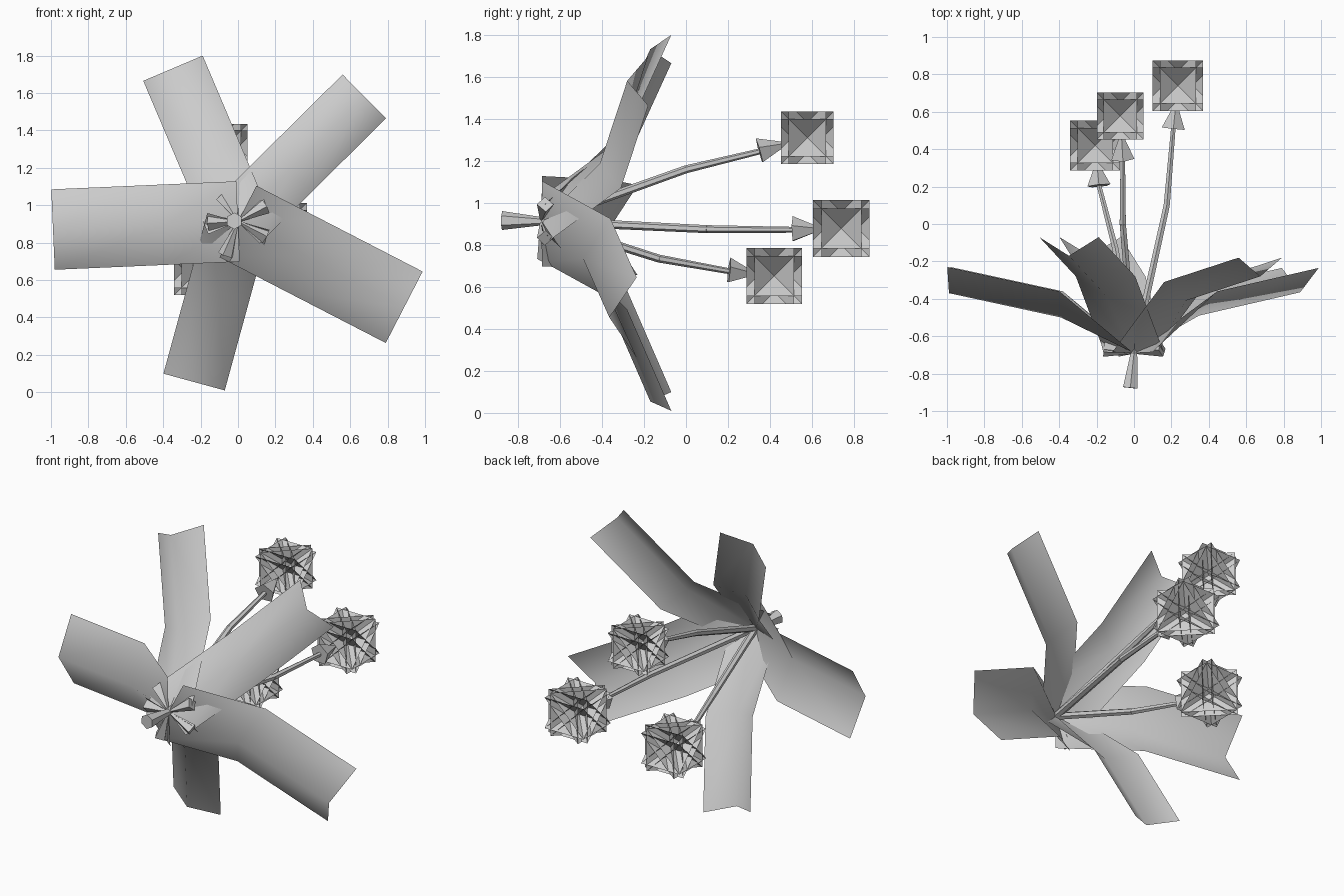
import bpy, bmesh, math
from mathutils import Vector

cube = bpy.data.objects.get("Cube")
if cube:
    bpy.data.objects.remove(cube, do_unlink=True)

grey = bpy.data.materials.new("plain_grey")
grey.use_nodes = True
COLOUR = (0.6, 0.6, 0.6, 1)
grey.diffuse_color = COLOUR
grey.node_tree.nodes["Principled BSDF"].inputs["Base Color"].default_value = COLOUR

HEART = Vector((0, -0.69, 0.913))


def finish(name, bm, smooth=False):
    mesh = bpy.data.meshes.new(name)
    bm.to_mesh(mesh)
    bm.free()
    mesh.materials.append(grey)
    for p in mesh.polygons:
        p.use_smooth = smooth
    obj = bpy.data.objects.new(name, mesh)
    bpy.context.collection.objects.link(obj)
    return obj


def add_cone(bm, a, b, ra, rb, sides):
    """Tapered segment from point a to point b."""
    a, b = Vector(a), Vector(b)
    axis = b - a
    mat = axis.to_track_quat('Z', 'Y').to_matrix().to_4x4()
    mat.translation = (a + b) / 2
    bmesh.ops.create_cone(bm, cap_ends=True, segments=sides, radius1=ra,
                          radius2=rb, depth=axis.length, matrix=mat)


def petal(name, angle, length, width, bend_y, tip_y, depth):
    """Creased, bent leaf running outwards from the heart of the flower."""
    t = math.radians(angle)
    out = Vector((math.cos(t), 0, math.sin(t)))
    side = Vector((-math.sin(t), 0, math.cos(t)))
    bm = bmesh.new()
    rows = []
    for r, y, d in ((0, HEART.y + 0.005, 0.005), (0.39, bend_y, depth), (length, tip_y, depth)):
        row = []
        for s in (-1, 0, 1):
            p = HEART + out * r + side * (s * width / 2)
            p.y = y - (d if s == 0 else 0)
            row.append(bm.verts.new(p))
        rows.append(row)
    for low, high in zip(rows, rows[1:]):
        for i in range(2):
            bm.faces.new((low[i], low[i + 1], high[i + 1], high[i]))
    finish(name, bm, smooth=True)


# Petals
petal("petal_right", 182.5, 0.99, 0.43, -0.36, -0.23, 0.14)
petal("petal_lower_left", -27.3, 1.0, 0.43, -0.36, -0.235, 0.13)
petal("petal_upper_left", 44.7, 0.95, 0.33, -0.31, -0.18, 0.10)
petal("petal_upper_right", 113, 0.89, 0.345, -0.28, -0.07, 0.10)
petal("petal_bottom", 254.7, 0.89, 0.34, -0.28, -0.07, 0.10)

# Short stalk behind the flower
bm = bmesh.new()
add_cone(bm, (-0.02, -0.876, 0.916), HEART, 0.045, 0.02, 6)
finish("stalk", bm)

# Sepals round the heart
for i, (x, z) in enumerate(((-0.16, -0.01), (0.15, -0.08), (-0.07, -0.18), (0.15, 0.08))):
    bm = bmesh.new()
    add_cone(bm, HEART, HEART + Vector((x, 0.02, z)), 0.004, 0.04, 4)
    finish(f"sepal_{i + 1}", bm)


def burr(name, centre, half):
    """Spiky ball made of twelve crossing rectangular blades."""
    bm = bmesh.new()
    inner = 0.71
    for axis in range(3):
        u, v = (axis + 1) % 3, (axis + 2) % 3
        for su in (-1, 1):
            for sv in (-1, 1):
                verts = []
                for pu, pv, w in ((1, -inner, -1), (1, -inner, 1), (-inner, 1, 1), (-inner, 1, -1)):
                    p = Vector((0, 0, 0))
                    p[axis], p[u], p[v] = w, su * pu, sv * pv
                    verts.append(bm.verts.new(Vector(centre) + p * half))
                if su * sv < 0:
                    verts.reverse()
                bm.faces.new(verts)
    finish(name, bm)


# Stamens: bent filament, flared cone and spiky ball
stamens = (
    ("upper", (-0.06, 0.0, 1.16), (-0.06, 0.35, 1.245), (-0.073, 0.578, 1.31), 0.125),
    ("left", (0.175, 0.1, 0.875), (0.21, 0.51, 0.872), (0.235, 0.74, 0.878), 0.135),
    ("right", (-0.1, -0.13, 0.735), (-0.187, 0.205, 0.675), (-0.208, 0.42, 0.652), 0.133),
)
for name, bend, flare, ball, half in stamens:
    bm = bmesh.new()
    add_cone(bm, HEART, bend, 0.022, 0.019, 6)
    add_cone(bm, bend, flare, 0.019, 0.014, 6)
    finish("filament_" + name, bm)
    bm = bmesh.new()
    tip = Vector(flare).lerp(Vector(ball), 0.62)
    add_cone(bm, flare, tip, 0.065, 0.002, 5)
    finish("flare_" + name, bm)
    burr("burr_" + name, ball, half)
